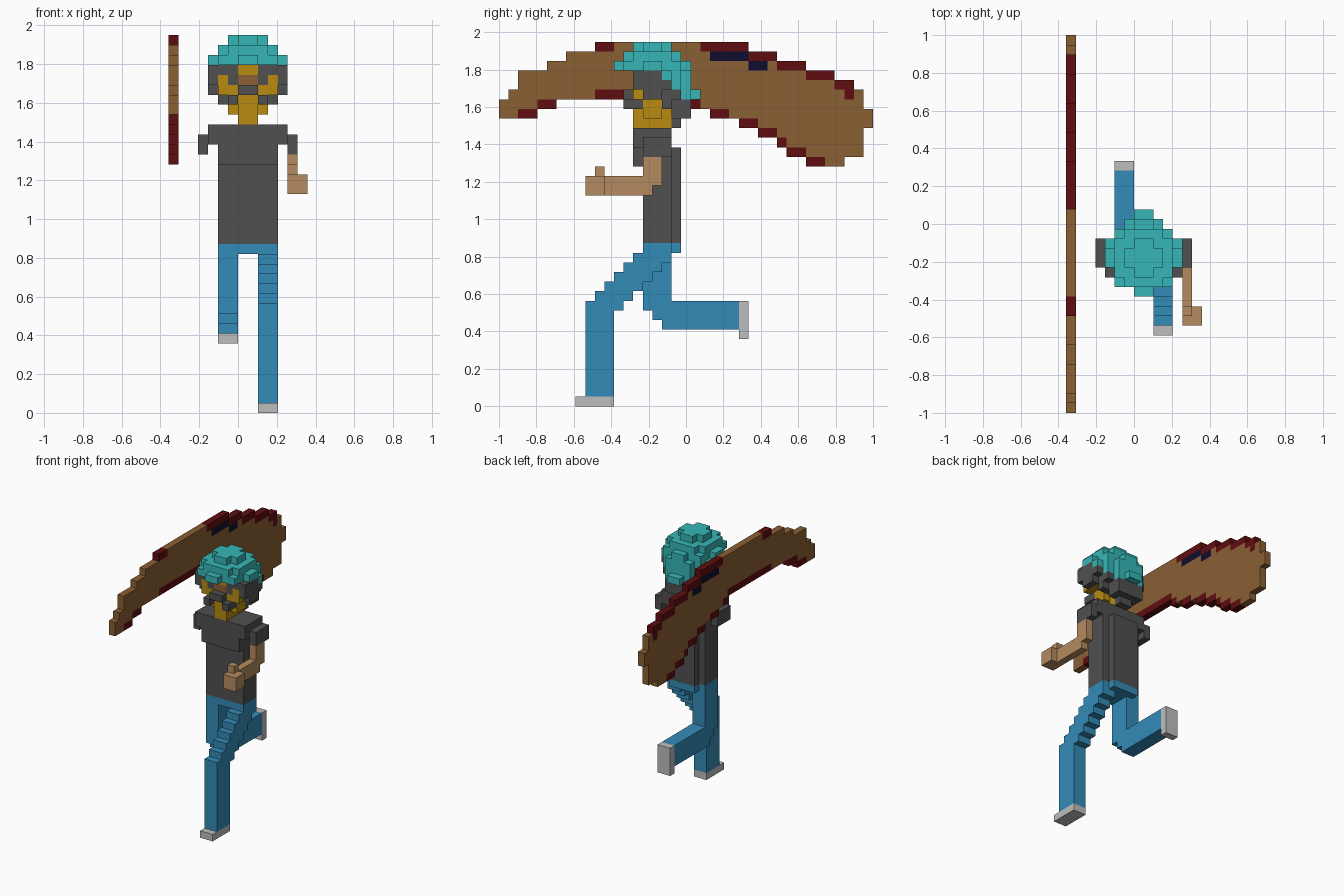
import bpy, bmesh
from itertools import product
from mathutils import Vector

cube = bpy.data.objects.get("Cube")
if cube:
    bpy.data.objects.remove(cube, do_unlink=True)

U = 2 / 39                                # size of one block
ORIGIN = Vector((-7 * U, -1, 0))
COLOURS = {
    "teal": (.037, .47, .47), "charcoal": (.08, .08, .08),
    "mustard": (.48, .26, .005), "skin": (.46, .26, .115),
    "wood": (.26, .115, .034), "maroon": (.115, .004, .005),
    "navy": (.004, .004, .026), "blue": (.034, .26, .48),
    "pale grey": (.51, .51, .51),
}
MATS = {}
for name, rgb in COLOURS.items():
    m = bpy.data.materials.new(name)
    m.use_nodes = True
    m.diffuse_color = (*rgb, 1)
    m.node_tree.nodes["Principled BSDF"].inputs["Base Color"].default_value = (*rgb, 1)
    MATS[name] = m


def box(colour, x, y, z):
    """Blocks filling inclusive index ranges."""
    spans = [range(a, b + 1) for a, b in (x, y, z)]
    return {c: colour for c in product(*spans)}


def part(name, *groups):
    """Join block groups into one mesh, keeping only the exposed faces."""
    cells = {}
    for g in groups:
        cells.update(g)
    used = sorted(set(cells.values()))
    bm = bmesh.new()
    verts = {}

    def vert(p):
        key = tuple(round(v) for v in p)
        if key not in verts:
            verts[key] = bm.verts.new(ORIGIN + Vector(key) * U)
        return verts[key]

    for cell, colour in cells.items():
        for axis, side in product(range(3), (0, 1)):
            n = [0, 0, 0]
            n[axis] = 2 * side - 1
            if tuple(a + b for a, b in zip(cell, n)) in cells:
                continue
            base, u, v = Vector(cell), Vector((0, 0, 0)), Vector((0, 0, 0))
            base[axis] += side
            u[(axis + 1) % 3] = 1
            v[(axis + 2) % 3] = 1
            quad = [base, base + u, base + u + v, base + v]
            if not side:
                quad.reverse()
            f = bm.faces.new([vert(p) for p in quad])
            f.material_index = used.index(colour)
    mesh = bpy.data.meshes.new(name)
    bm.to_mesh(mesh)
    bm.free()
    for c in used:
        mesh.materials.append(MATS[c])
    bpy.context.collection.objects.link(bpy.data.objects.new(name, mesh))


# Board: stepped outline as (last column, height) runs
def steps(runs):
    out = []
    for last, height in runs:
        out += [height] * (last + 1 - len(out))
    return out


top = steps([(0, 32), (1, 33), (4, 35), (6, 36), (9, 37), (25, 38), (28, 37),
             (31, 36), (34, 35), (36, 34), (37, 33), (38, 31)])
bottom = steps([(3, 30), (5, 31), (19, 32), (21, 31), (24, 30), (26, 29), (28, 28),
                (29, 27), (31, 26), (35, 25), (37, 26), (38, 29)])
board = {}
for j in range(39):
    board.update(box("wood", (0, 0), (j, j), (bottom[j], top[j] - 1)))
    if j in (10, 11) or 21 <= j <= 36:
        board[0, j, top[j] - 1] = "maroon"
    if j in (2, 3, 4, 5) or 10 <= j <= 33 and j not in (21, 24):
        board[0, j, bottom[j]] = "maroon"
board[0, 36, 32] = "maroon"
part("board", board, box("navy", (0, 0), (22, 25), (36, 36)),
     box("navy", (0, 0), (26, 27), (35, 35)))

# Head: blocky ball; face colours run from the centre outwards on each row
FACE = {
    34: ("mustard", "charcoal", "charcoal", "charcoal"),
    33: ("wood", "charcoal", "mustard", "charcoal"),
    32: ("charcoal", "mustard", "mustard", "charcoal"),
    31: ("mustard", "charcoal", "charcoal"),
    30: ("mustard", "mustard"),
}
CAP_START = {34: 17, 33: 18, 32: 19}
face, cap = {}, {}
for c in product(range(4, 12), range(12, 20), range(30, 38)):
    x, y, z = c
    if (x - 7.5) ** 2 + (y - 15.5) ** 2 + (z - 33.5) ** 2 > 16:
        continue
    d = x - 8 if x > 7 else 7 - x
    if z > 34 or y >= CAP_START.get(z, 99):
        cap[c] = "teal"
    elif y >= 17:
        face[c] = "mustard" if z == 30 else "charcoal"
    elif y >= 14:
        if z == 31 and d == 2:
            continue
        side_skin = z == 31 or (z == 32 and d < 3 and y > 14)
        face[c] = "mustard" if side_skin and y > 14 else FACE[z][d]
    elif y == 13 and (z, d) in ((32, 0), (31, 1)):
        face[c] = "charcoal"
part("head", face)
part("cap", cap, box("teal", (6, 9), (19, 19), (32, 32)),
     box("teal", (7, 8), (20, 20), (32, 32)))
part("back_hair", box("charcoal", (6, 9), (18, 19), (30, 31)),
     box("charcoal", (7, 8), (18, 18), (29, 29)))
part("neck", box("mustard", (7, 8), (14, 17), (29, 29)))

# Shirt with shoulders, chest, back ridge and sleeves
part("shirt", box("charcoal", (5, 10), (15, 17), (17, 28)),
     box("charcoal", (5, 10), (14, 14), (25, 28)),
     box("charcoal", (4, 11), (14, 17), (27, 28)),
     box("charcoal", (6, 9), (18, 18), (17, 26)))
for name, x in (("right_sleeve", 3), ("left_sleeve", 12)):
    part(name, box("charcoal", (x, x), (15, 17), (26, 27)))

# Bent left arm with hand and thumb
part("left_arm", box("skin", (12, 12), (15, 16), (23, 25)),
     box("skin", (12, 12), (9, 15), (22, 23)),
     box("skin", (12, 13), (9, 10), (22, 23)),
     box("skin", (12, 12), (10, 10), (24, 24)))

# Trousers: left leg steps forward, right leg kicks back
part("hips", box("blue", (5, 10), (15, 17), (16, 16)),
     box("blue", (6, 9), (18, 18), (16, 16)))
part("left_leg", *[box("blue", (9, 10), (z - 1, z + 2), (z, z)) for z in range(10, 16)],
     box("blue", (9, 10), (9, 11), (1, 10)))
part("right_leg", box("blue", (5, 6), (15, 17), (11, 15)),
     *[box("blue", (5, 6), (25 - z, 24), (z, z)) for z in (8, 9, 10)])
part("left_shoe", box("pale grey", (9, 10), (8, 11), (0, 0)))
part("right_shoe", box("pale grey", (5, 6), (25, 25), (7, 10)))
